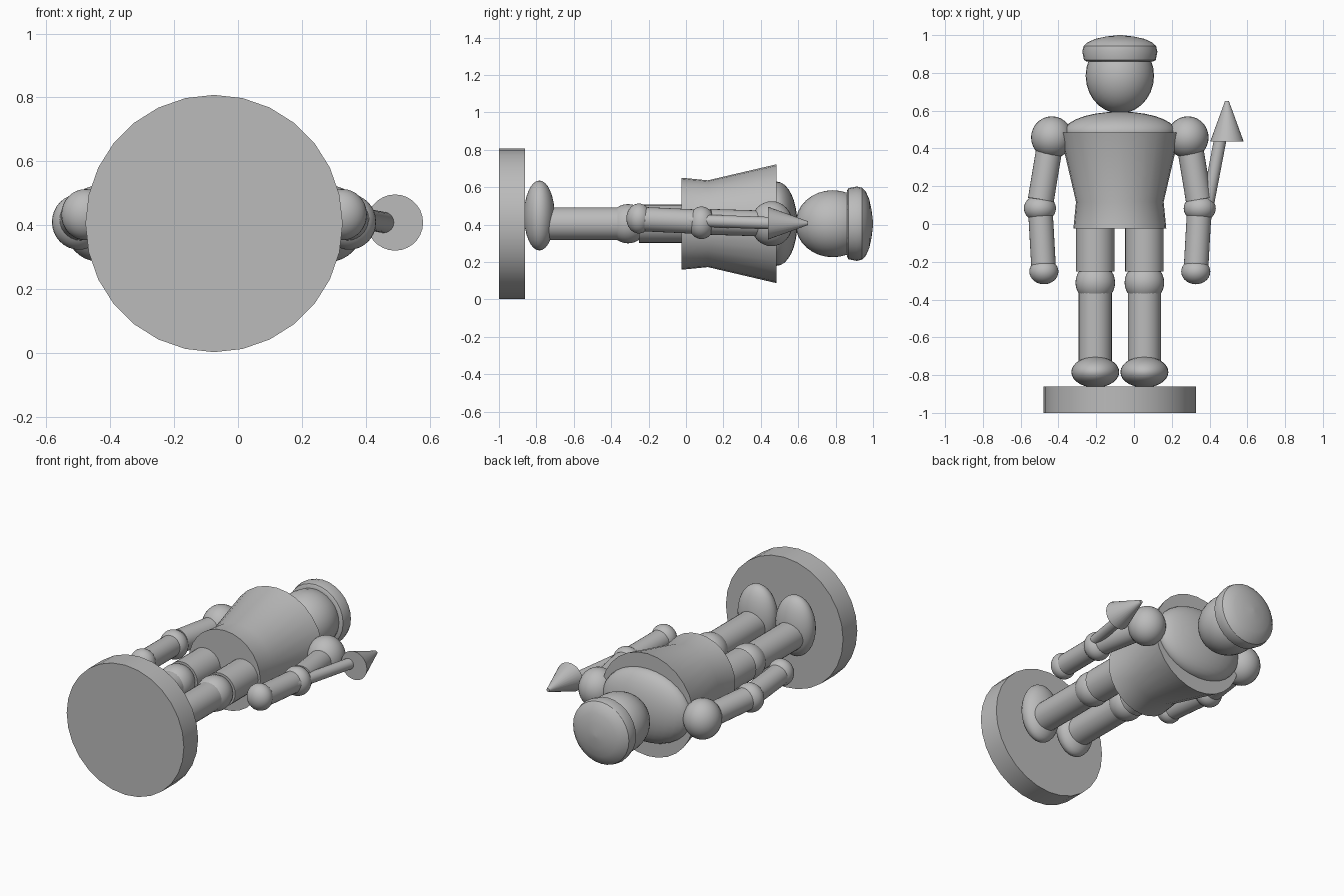
import bpy
import bmesh
from math import radians
from mathutils import Matrix, Vector

cube = bpy.data.objects.get("Cube")
if cube:
    bpy.data.objects.remove(cube)

MID_X, MID_Z = -0.075, 0.405   # body axis, running along y
SIDES = 28

grey = bpy.data.materials.new("plain grey")
grey.use_nodes = True
grey.diffuse_color = (0.5, 0.5, 0.5, 1)
grey.node_tree.nodes["Principled BSDF"].inputs["Base Color"].default_value = (0.5, 0.5, 0.5, 1)


def finish(name, bm):
    bmesh.ops.recalc_face_normals(bm, faces=bm.faces)
    mesh = bpy.data.meshes.new(name)
    bm.to_mesh(mesh)
    bm.free()
    mesh.materials.append(grey)
    obj = bpy.data.objects.new(name, mesh)
    bpy.context.collection.objects.link(obj)
    bpy.ops.object.select_all(action='DESELECT')
    obj.select_set(True)
    bpy.context.view_layer.objects.active = obj
    bpy.ops.object.shade_smooth_by_angle(angle=radians(32))
    return obj


def ball(name, centre, radii):
    bm = bmesh.new()
    bmesh.ops.create_uvsphere(bm, u_segments=SIDES, v_segments=16, radius=1)
    bmesh.ops.scale(bm, vec=Vector(radii), verts=bm.verts)
    bmesh.ops.translate(bm, vec=Vector(centre), verts=bm.verts)
    return finish(name, bm)


def rod(name, start, end, r1, r2=None):
    a, b = Vector(start), Vector(end)
    bm = bmesh.new()
    turn = (b - a).to_track_quat('Z', 'Y').to_matrix().to_4x4()
    bmesh.ops.create_cone(bm, cap_ends=True, segments=SIDES, radius1=r1,
                          radius2=r1 if r2 is None else r2, depth=(b - a).length,
                          matrix=Matrix.Translation((a + b) / 2) @ turn)
    return finish(name, bm)


def lathe(name, profile):
    """Turn (y, radius) points around the body axis, with closed ends."""
    bm = bmesh.new()
    rings = []
    for y, r in profile:
        ring = bmesh.ops.create_circle(bm, segments=SIDES, radius=r,
                                       matrix=Matrix.Translation((MID_X, y, MID_Z))
                                       @ Matrix.Rotation(radians(90), 4, 'X'))
        rings.append(ring["verts"])
    for low, high in zip(rings, rings[1:]):
        for i in range(SIDES):
            j = (i + 1) % SIDES
            bm.faces.new((low[i], low[j], high[j], high[i]))
    bm.faces.new(rings[0])
    bm.faces.new(rings[-1])
    return finish(name, bm)


# Base, torso, chest, head and cap
lathe("base", [(-1, 0.403), (-0.86, 0.403)])
lathe("torso", [(-0.025, 0.246), (0.117, 0.232), (0.485, 0.318)])
ball("chest_top", (MID_X, 0.485, MID_Z), (0.3, 0.11, 0.225))
ball("head", (MID_X, 0.785, MID_Z), (0.181, 0.2, 0.179))
lathe("cap", [(0.86, 0.175), (0.868, 0.19), (0.913, 0.199), (0.942, 0.192), (0.962, 0.17),
              (0.98, 0.13), (0.992, 0.075), (1.0, 0.01)])

# Legs and arms, one of each per side
for side, s in (("right", -1), ("left", 1)):
    def at(x, y, z=MID_Z):
        return (MID_X + s * x, y, z)

    # Leg
    rod(side + "_thigh", at(0.13, 0.1), at(0.13, -0.252), 0.102)
    ball(side + "_knee", at(0.13, -0.31), (0.105, 0.105, 0.105))
    rod(side + "_shin", at(0.13, -0.31), at(0.13, -0.79), 0.088)
    ball(side + "_foot", at(0.13, -0.784, 0.449), (0.127, 0.082, 0.187))

    # Arm
    ball(side + "_shoulder", at(0.36, 0.458), (0.11, 0.112, 0.12))
    rod(side + "_upper_arm", at(0.365, 0.45), at(0.418, 0.128, 0.415), 0.069)
    ball(side + "_elbow", at(0.423, 0.083, 0.41), (0.085, 0.072, 0.087))
    rod(side + "_forearm", at(0.421, 0.08, 0.415), at(0.403, -0.24, 0.43), 0.065)
    ball(side + "_hand", at(0.402, -0.252, 0.433), (0.077, 0.067, 0.08))

# Spear held in the left hand
rod("spear_shaft", (0.323, -0.25, 0.433), (0.458, 0.455, 0.408), 0.033)
rod("spear_head", (0.492, 0.438, 0.408), (0.492, 0.652, 0.408), 0.088, 0.01)
